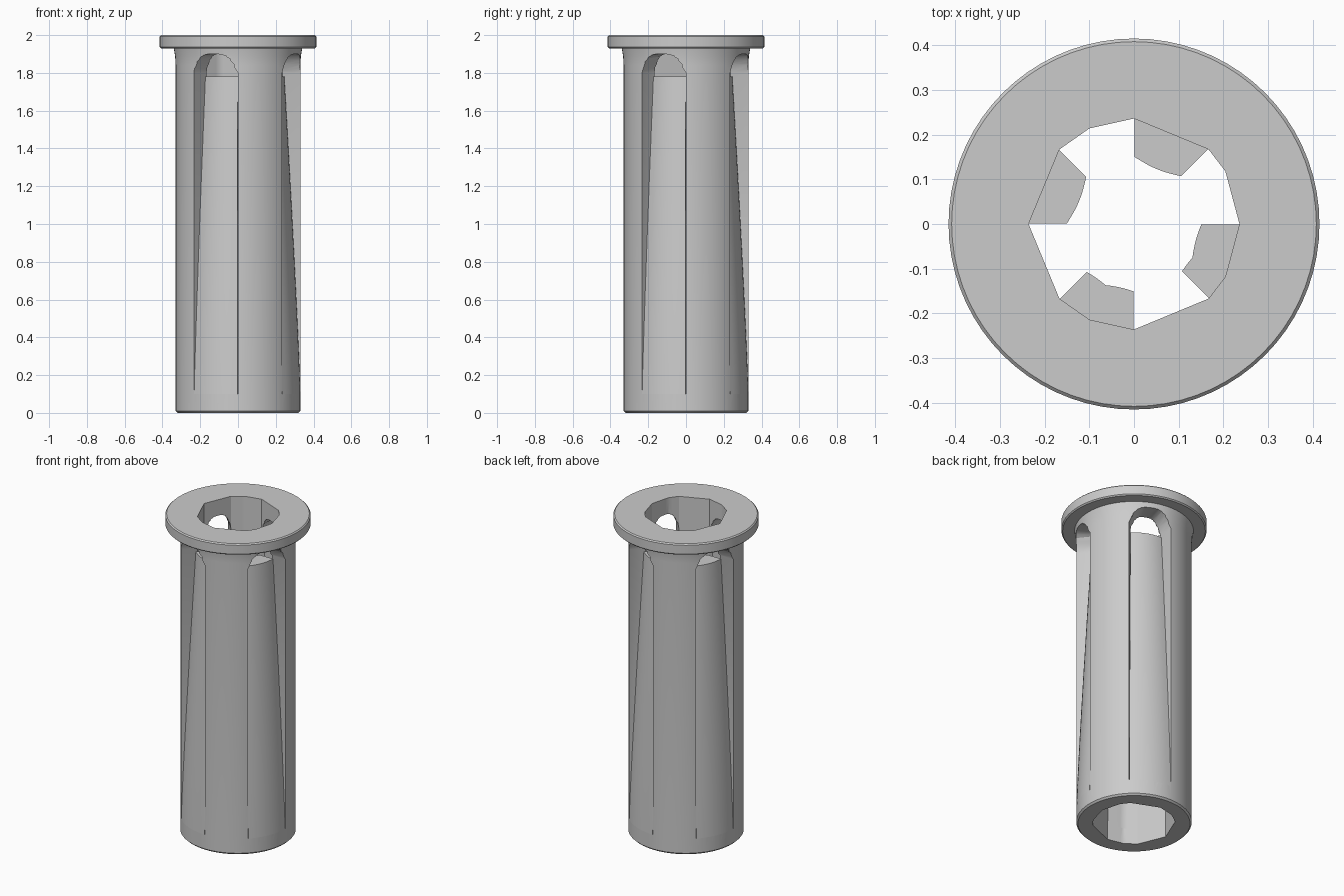
import bpy, bmesh
from math import sin, cos, radians

if "Cube" in bpy.data.objects:
    bpy.data.objects.remove(bpy.data.objects["Cube"])

grey = bpy.data.materials.new("light_grey")
GREY = (0.6, 0.6, 0.6, 1)
grey.use_nodes = True
grey.diffuse_color = GREY
grey.node_tree.nodes["Principled BSDF"].inputs["Base Color"].default_value = GREY

BORE, OUTER = 0.236, 0.33
CORNERS = [0, 30, 45, 90, 115, 135, 180, 225, 245, 270, 315, 330, 360]
HINGE, TIP, ARCH = 0.1, 1.78, 1.9


def bore_radius(deg):
    """Radius of the irregular faceted bore at an angle."""
    deg %= 360
    for a, b in zip(CORNERS, CORNERS[1:]):
        if a <= deg <= b:
            half, mid = (b - a) / 2, (a + b) / 2
            return BORE * cos(radians(half)) / cos(radians(deg - mid))


def polar(r, deg, z):
    return (r * cos(radians(deg)), r * sin(radians(deg)), z)


def loft(name, rings, closed_rows, closed_cols, caps=False):
    """Skin a grid of points into a mesh object."""
    bm = bmesh.new()
    rows = [[bm.verts.new(p) for p in ring] for ring in rings]
    n, m = len(rows), len(rows[0])
    for i in range(n if closed_rows else n - 1):
        for j in range(m if closed_cols else m - 1):
            k, l = (i + 1) % n, (j + 1) % m
            bm.faces.new((rows[i][j], rows[i][l], rows[k][l], rows[k][j]))
    if caps:
        bm.faces.new(rows[0])
        bm.faces.new(rows[-1])
    bmesh.ops.recalc_face_normals(bm, faces=bm.faces)
    mesh = bpy.data.meshes.new(name)
    bm.to_mesh(mesh)
    bm.free()
    mesh.materials.append(grey)
    ob = bpy.data.objects.new(name, mesh)
    bpy.context.collection.objects.link(ob)
    return ob


def smooth(ob):
    bpy.ops.object.select_all(action='DESELECT')
    ob.select_set(True)
    bpy.context.view_layer.objects.active = ob
    bpy.ops.object.shade_smooth_by_angle(angle=radians(28))


# Flanged tube: outer profile, then the faceted bore back down
profile = [(0.32, 0), (OUTER, 0.01), (OUTER, 1.84), (0.333, 1.89), (0.34, 1.93),
           (0.408, 1.93), (0.415, 1.937), (0.415, 1.993), (0.408, 2.0)]
angles = range(0, 360, 5)
rings = [[polar(r, a, z) for a in angles] for r, z in profile]
rings += [[polar(bore_radius(a), a, z) for a in angles] for z in (2.0, 0)]
body = loft("flanged_tube", rings, True, True)

# Slots with an arched top, cut through the wall beside each tongue
for k in range(4):
    columns = []
    for i in range(13):
        t = i / 12
        a = k * 90 - 45 + 45 * t
        top = ARCH - 0.1 * abs(2 * t - 1) ** 3.5
        columns.append([polar(0.12, a, HINGE), polar(0.5, a, HINGE),
                        polar(0.5, a, top), polar(0.12, a, top)])
    cutter = loft("slot_cutter", columns, False, True, caps=True)
    cutter.hide_render = True
    mod = body.modifiers.new("slot", 'BOOLEAN')
    mod.operation = 'DIFFERENCE'
    mod.solver = 'EXACT'
    mod.object = cutter
    bpy.context.view_layer.objects.active = body
    bpy.ops.object.modifier_apply(modifier=mod.name)
    bpy.data.objects.remove(cutter)
smooth(body)

# Spring tongues: wall strips that lean inward toward their free tips
for k in range(4):
    start = k * 90 - 45
    arc = [start + 0.3 + 44.4 * i / 9 for i in range(10)]
    sections = []
    for s in range(13):
        t = s / 12
        z = HINGE + (TIP - HINGE) * t
        lean = 0.085 * t ** 1.15
        outer = [polar(OUTER - lean, a, z) for a in arc]
        inner = [polar(bore_radius(a) - lean, a, z) for a in reversed(arc)]
        sections.append(outer + inner)
    smooth(loft(f"spring_tongue_{k + 1}", sections, False, True, caps=True))
